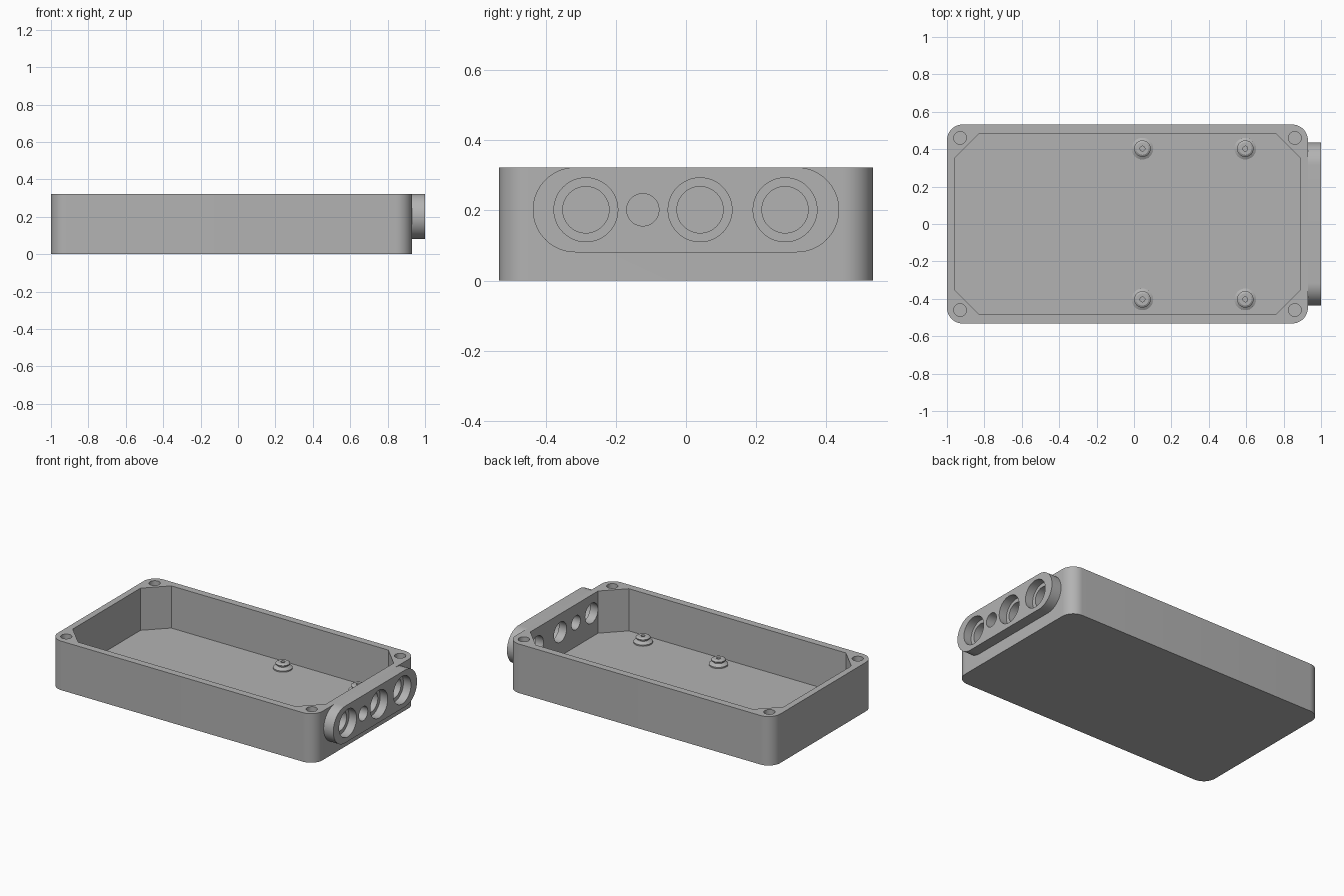
import bpy
import bmesh
from math import cos, sin, pi, radians
from mathutils import Matrix

if "Cube" in bpy.data.objects:
    bpy.data.objects.remove(bpy.data.objects["Cube"], do_unlink=True)

grey = bpy.data.materials.new("plain grey")
grey.use_nodes = True
color = (0.45, 0.45, 0.45, 1)
grey.diffuse_color = color
grey.node_tree.nodes["Principled BSDF"].inputs["Base Color"].default_value = color

LEFT, RIGHT, HALF_W, TOP, FLOOR = -1.0, 0.93, 0.532, 0.323, 0.045
MID = (LEFT + RIGHT) / 2


def finish(name, bm):
    bmesh.ops.recalc_face_normals(bm, faces=bm.faces)
    mesh = bpy.data.meshes.new(name)
    bm.to_mesh(mesh)
    bm.free()
    mesh.materials.append(grey)
    obj = bpy.data.objects.new(name, mesh)
    bpy.context.collection.objects.link(obj)
    return obj


def prism(name, outline, low, high, matrix=Matrix()):
    """Extrude a flat outline from low to high, then place it."""
    bm = bmesh.new()
    face = bm.faces.new([bm.verts.new((x, y, low)) for x, y in outline])
    out = bmesh.ops.extrude_face_region(bm, geom=[face])
    verts = [v for v in out["geom"] if isinstance(v, bmesh.types.BMVert)]
    bmesh.ops.translate(bm, vec=(0, 0, high - low), verts=verts)
    bm.transform(matrix)
    return finish(name, bm)


def rounded(cx, cy, hx, hy, r, steps=12):
    """Rectangle outline with round corners."""
    pts = []
    for q, (sx, sy) in enumerate([(1, 1), (-1, 1), (-1, -1), (1, -1)]):
        for i in range(steps + 1):
            a = (q + i / steps) * pi / 2
            pts.append((cx + sx * (hx - r) + r * cos(a), cy + sy * (hy - r) + r * sin(a)))
    return pts


def circle(cx, cy, r, n=48):
    return [(cx + r * cos(2 * pi * i / n), cy + r * sin(2 * pi * i / n)) for i in range(n)]


def cut(targets, cutter):
    for obj in targets:
        mod = obj.modifiers.new("cut", 'BOOLEAN')
        mod.operation, mod.solver, mod.object = 'DIFFERENCE', 'EXACT', cutter
        bpy.context.view_layer.objects.active = obj
        bpy.ops.object.modifier_apply(modifier=mod.name)
    bpy.data.objects.remove(cutter, do_unlink=True)


def smooth(obj):
    bpy.ops.object.select_all(action='DESELECT')
    obj.select_set(True)
    bpy.context.view_layer.objects.active = obj
    bpy.ops.object.shade_smooth_by_angle(angle=radians(30))


# Tray body with a chamfered cavity
body = prism("enclosure_body", rounded(MID, 0, (RIGHT - LEFT) / 2, HALF_W, 0.085), 0, TOP)
hx, hy, c = 0.923, 0.485, 0.132
cavity = [(hx, hy - c), (hx - c, hy), (c - hx, hy), (-hx, hy - c),
          (-hx, c - hy), (c - hx, -hy), (hx - c, -hy), (hx, c - hy)]
cut([body], prism("cavity_cutter", [(MID + x, y) for x, y in cavity], FLOOR, 0.5))

# Lid screw holes in the corners
for sx in (-1, 1):
    for sy in (-1, 1):
        hole = circle(MID + sx * 0.895, sy * 0.46, 0.034, 32)
        cut([body], prism("screw_cutter", hole, 0.08, 0.5))

# Connector plate on the end wall: local x, y, z become world y, z, x
SIDE = Matrix(((0, 0, 1, 0), (1, 0, 0, 0), (0, 1, 0, 0), (0, 0, 0, 1)))
PORT_Z = 0.202
plate = prism("connector_plate", rounded(0, PORT_Z, 0.436, 0.121, 0.1209, 16),
              RIGHT, 1.0, SIDE)

# Stepped port openings and a small plain one
for y in (-0.285, 0.04, 0.282):
    cut([body, plate], prism("port_cutter", circle(y, PORT_Z, 0.066), 0.8, 1.1, SIDE))
    cut([plate], prism("counterbore_cutter", circle(y, PORT_Z, 0.091), 0.945, 1.1, SIDE))
cut([body, plate], prism("small_port_cutter", circle(-0.123, PORT_Z, 0.046), 0.8, 1.1, SIDE))
smooth(body)
smooth(plate)

# Board standoffs: flared foot, neck, bevelled cap and pilot hole
profile = [(0.058, FLOOR - 0.005), (0.058, 0.053), (0.034, 0.066), (0.034, 0.073),
           (0.044, 0.076), (0.044, 0.081), (0.033, 0.088), (0.013, 0.088),
           (0.013, 0.06), (0, 0.06)]
for x in (0.045, 0.595):
    for y in (-0.403, 0.403):
        bm = bmesh.new()
        verts = [bm.verts.new((r, 0, z)) for r, z in profile]
        edges = [bm.edges.new(pair) for pair in zip(verts, verts[1:])]
        bmesh.ops.spin(bm, geom=verts + edges, cent=(0, 0, 0), axis=(0, 0, 1),
                       angle=2 * pi, steps=32)
        bmesh.ops.remove_doubles(bm, verts=bm.verts, dist=0.0001)
        bmesh.ops.holes_fill(bm, edges=bm.edges)
        bm.transform(Matrix.Translation((x, y, 0)))
        smooth(finish(("rear" if y > 0 else "front") + "_standoff", bm))
